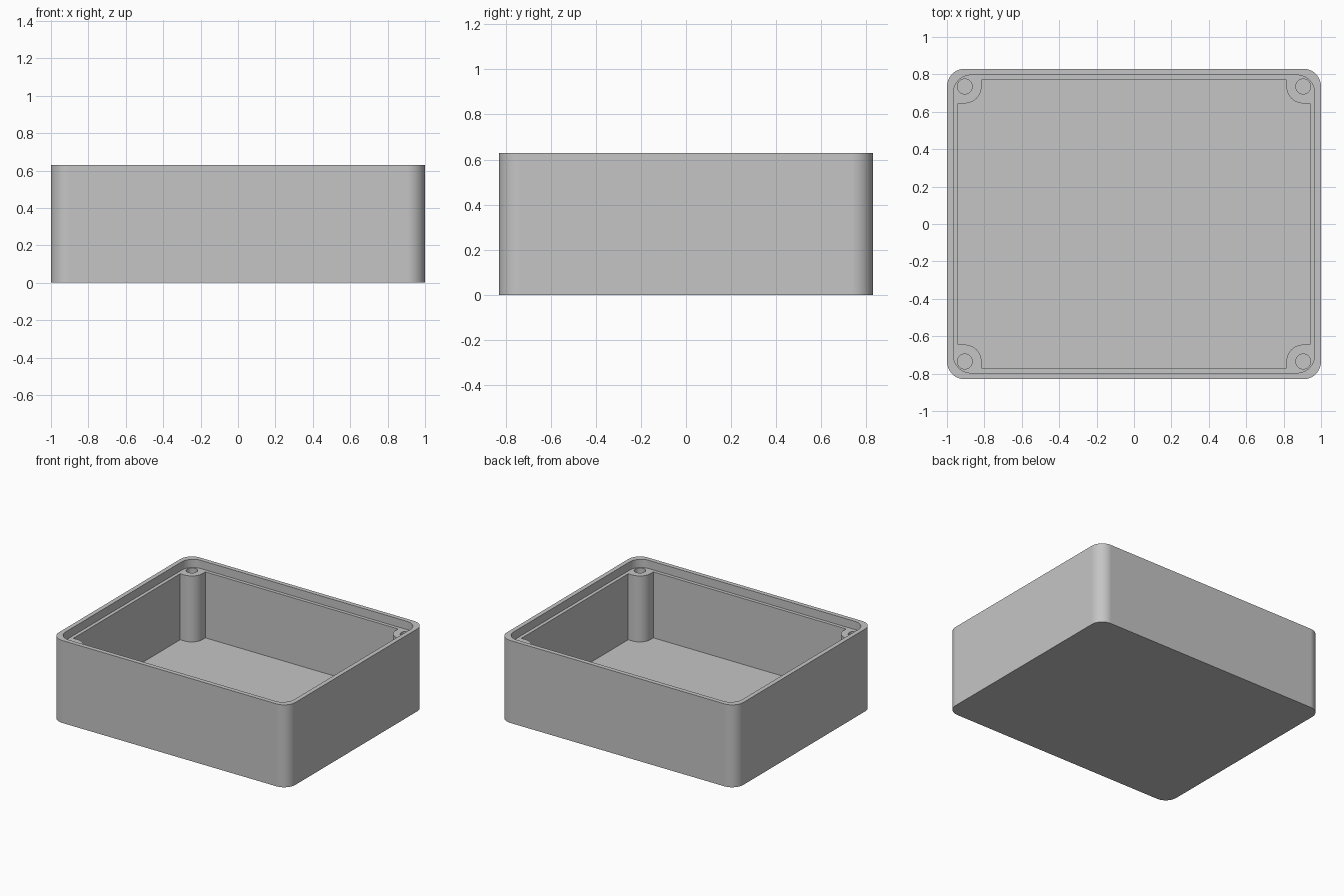
import bpy, bmesh
from math import sin, cos, pi, radians

cube = bpy.data.objects.get("Cube")
if cube:
    bpy.data.objects.remove(cube, do_unlink=True)

HEIGHT, FLOOR, LEDGE, ABOVE = 0.63, 0.063, 0.567, 0.8
BOSS_X, BOSS_Y = 0.905, 0.735

grey = bpy.data.materials.new("light grey plastic")
grey.use_nodes = True
colour = (0.56, 0.56, 0.56, 1)
grey.diffuse_color = colour
grey.node_tree.nodes["Principled BSDF"].inputs["Base Color"].default_value = colour


def arc(cx, cy, r, start, end, steps=14):
    """Points along an arc, angles in degrees."""
    angles = [radians(start + (end - start) * i / steps) for i in range(steps + 1)]
    return [(cx + r * cos(a), cy + r * sin(a)) for a in angles]


def four_corners(corner):
    """Mirror the outline of the +x +y corner around the box."""
    flip = corner[::-1]
    return (corner + [(-x, y) for x, y in flip]
            + [(-x, -y) for x, y in corner] + [(x, -y) for x, y in flip])


def rounded_rect(hx, hy, r):
    return four_corners(arc(hx - r, hy - r, r, 0, 90))


def prism(name, outline, z0, z1):
    bm = bmesh.new()
    base = bm.faces.new([bm.verts.new((x, y, z0)) for x, y in outline])
    top = bmesh.ops.extrude_face_region(bm, geom=[base])["geom"]
    bmesh.ops.translate(bm, vec=(0, 0, z1 - z0),
                        verts=[v for v in top if isinstance(v, bmesh.types.BMVert)])
    bmesh.ops.recalc_face_normals(bm, faces=bm.faces)
    mesh = bpy.data.meshes.new(name)
    bm.to_mesh(mesh)
    bm.free()
    mesh.materials.append(grey)
    obj = bpy.data.objects.new(name, mesh)
    bpy.context.collection.objects.link(obj)
    return obj


def cut(target, cutter):
    mod = target.modifiers.new("cut", "BOOLEAN")
    mod.operation, mod.solver, mod.object = "DIFFERENCE", "EXACT", cutter
    bpy.ops.object.modifier_apply(modifier=mod.name)
    bpy.data.objects.remove(cutter, do_unlink=True)


# Outer shell
box = prism("enclosure_box", rounded_rect(1, 0.83, 0.095), 0, HEIGHT)
bpy.ops.object.select_all(action="DESELECT")
bpy.context.view_layer.objects.active = box
box.select_set(True)

# Main cavity, leaving a screw boss in every corner
boss = [(0.94, BOSS_Y - 0.09)] + arc(BOSS_X, BOSS_Y, 0.09, 270, 180) + [(BOSS_X - 0.09, 0.77)]
cut(box, prism("cavity_cutter", four_corners(boss), FLOOR, ABOVE))

# Recessed lip for a lid
cut(box, prism("lip_cutter", rounded_rect(0.966, 0.796, 0.095), LEDGE, ABOVE))

# Screw holes
for sx in (-1, 1):
    for sy in (-1, 1):
        circle = arc(sx * BOSS_X, sy * BOSS_Y, 0.04, 0, 360, 32)[:-1]
        cut(box, prism("screw_hole_cutter", circle, 0.1, ABOVE))

# Smooth corners, flat walls
bpy.ops.object.shade_smooth_by_angle(angle=radians(30))
weighted = box.modifiers.new("flat walls", "WEIGHTED_NORMAL")
weighted.keep_sharp = True
